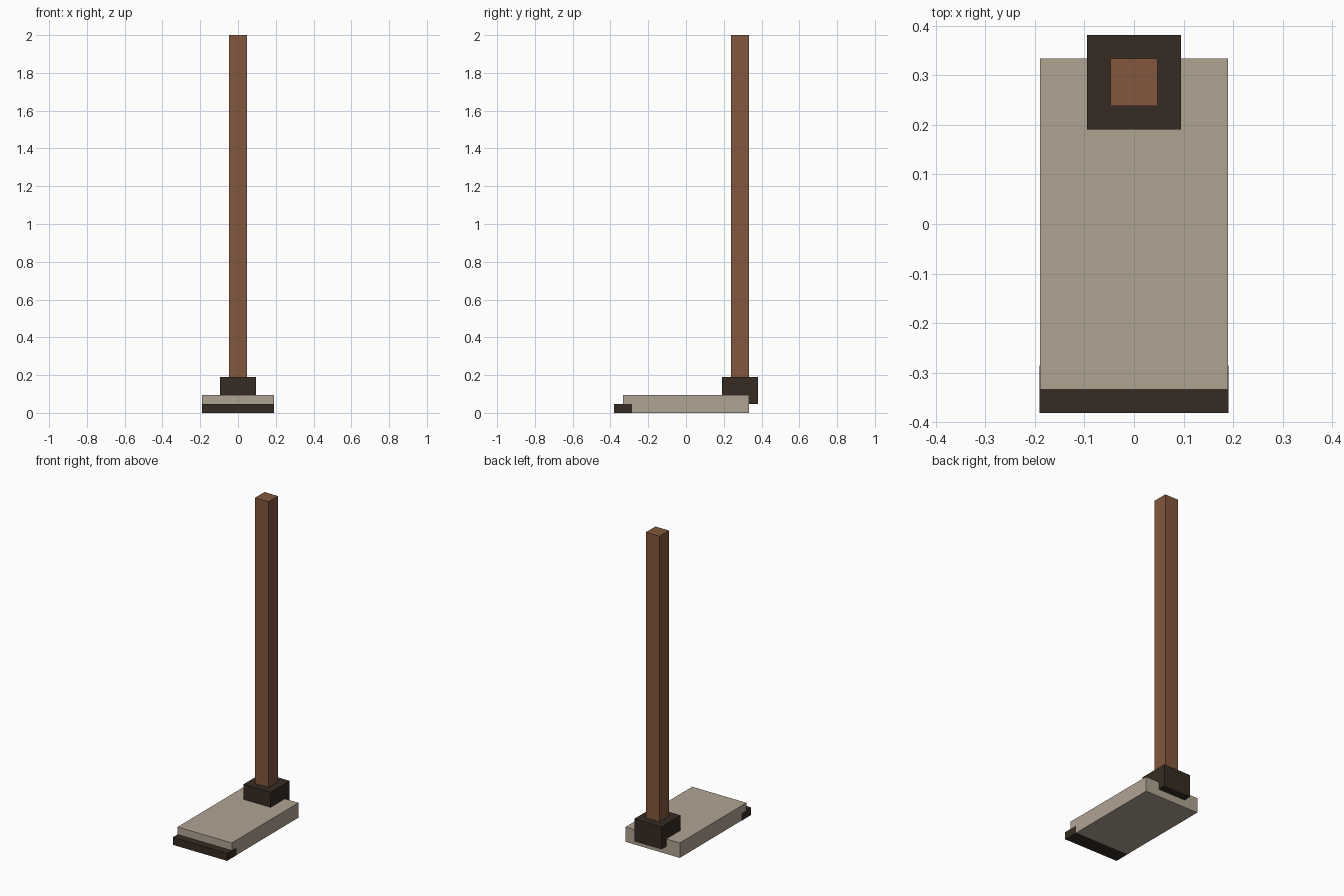
import bpy
import bmesh
from mathutils import Vector

cube = bpy.data.objects.get("Cube")
if cube:
    bpy.data.objects.remove(cube, do_unlink=True)

U = 2 / 42    # modelling grid unit
GAP = 0.0006  # keeps the lip in front of flush pad faces


def make_material(name, rgb):
    mat = bpy.data.materials.new(name)
    mat.use_nodes = True
    colour = (*rgb, 1.0)
    mat.diffuse_color = colour
    mat.node_tree.nodes["Principled BSDF"].inputs["Base Color"].default_value = colour
    return mat


def box(name, low, high, mat):
    """Flat-shaded box between two opposite corners."""
    low, high = Vector(low), Vector(high)
    mesh = bpy.data.meshes.new(name)
    bm = bmesh.new()
    bmesh.ops.create_cube(bm, size=1)
    bmesh.ops.scale(bm, vec=high - low, verts=bm.verts)
    bmesh.ops.translate(bm, vec=(low + high) / 2, verts=bm.verts)
    bm.to_mesh(mesh)
    bm.free()
    mesh.materials.append(mat)
    obj = bpy.data.objects.new(name, mesh)
    bpy.context.collection.objects.link(obj)
    return obj


tan = make_material("pale_tan", (0.434, 0.366, 0.288))
brown = make_material("brown_wood", (0.223, 0.095, 0.047))
dark = make_material("dark_brown", (0.037, 0.025, 0.016))

# Flat head and the strip along its front edge
box("head_plate", (-4 * U + GAP, -7 * U, GAP), (4 * U - GAP, 7 * U, 2 * U), tan)
box("front_lip", (-4 * U, -8 * U, 0), (4 * U, -6 * U, U), dark)

# Socket overhanging the back edge, with the tall square handle in it
box("handle_socket", (-2 * U, 4 * U, U), (2 * U, 8 * U, 4 * U), dark)
box("handle", (-U, 5 * U, 2 * U), (U, 7 * U, 42 * U), brown)
